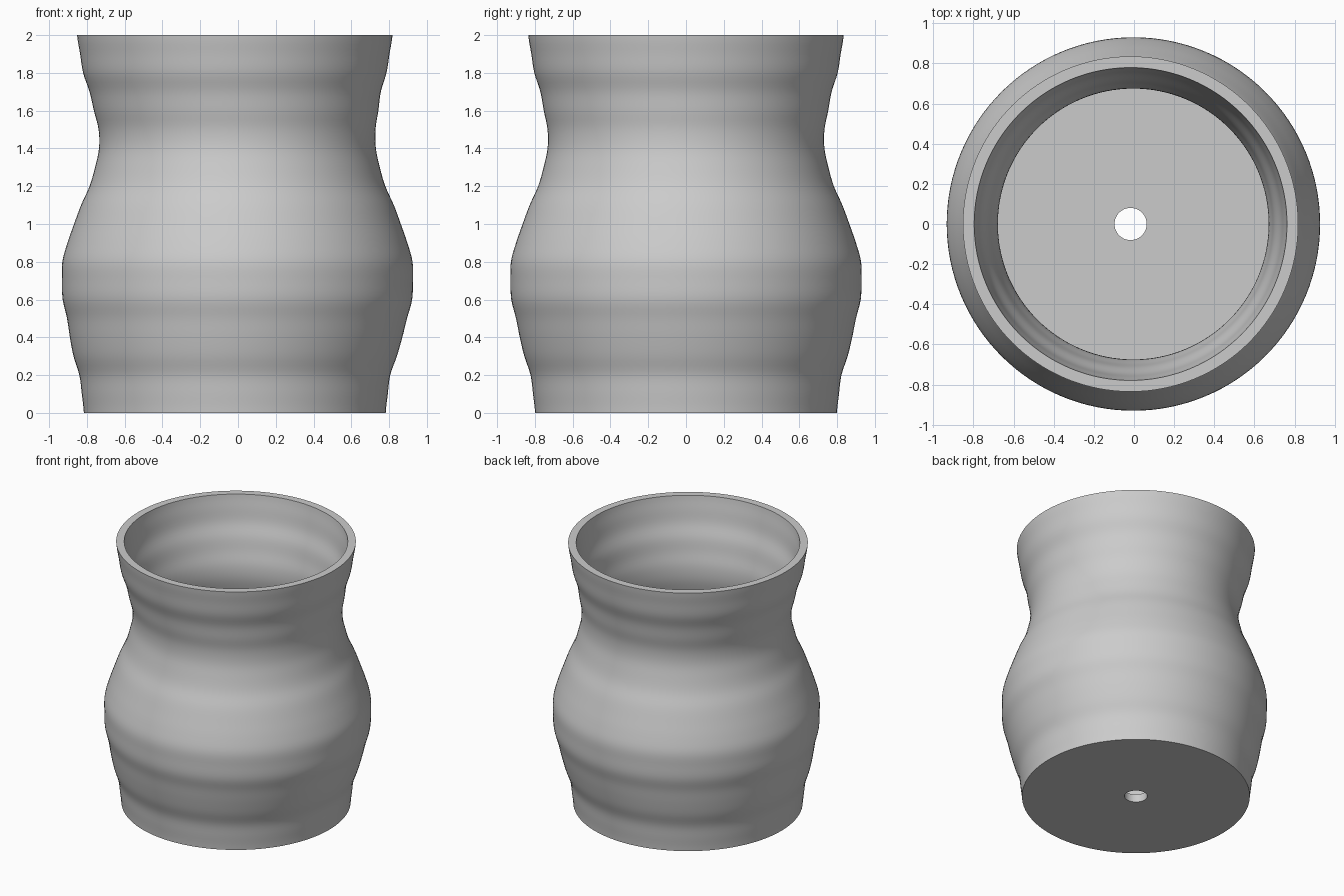
import bpy, bmesh, math

cube = bpy.data.objects.get("Cube")
if cube:
    bpy.data.objects.remove(cube, do_unlink=True)

SEGMENTS = 128
WALL = 0.056
FLOOR = 0.06
HOLE = 0.08

# Outer radius at evenly spaced heights, from base to rim
RADII = [0.799, 0.81, 0.823, 0.856, 0.88, 0.9, 0.925, 0.929, 0.927, 0.9, 0.865,
         0.828, 0.783, 0.754, 0.733, 0.733, 0.753, 0.771, 0.803, 0.819, 0.835]
STEP = 2 / (len(RADII) - 1)


def radius(z):
    """Smooth radius through the listed values."""
    i = min(int(z / STEP), len(RADII) - 2)
    t = z / STEP - i
    a, b, c, d = (RADII[min(max(k, 0), len(RADII) - 1)] for k in range(i - 1, i + 3))
    return 0.5 * (2 * b + (c - a) * t + (2 * a - 5 * b + 4 * c - d) * t ** 2
                  + (3 * b - a - 3 * c + d) * t ** 3)


def centre(z):
    """Slight sideways lean of the base and rim."""
    t = min(max((abs(z - 1) - 0.4) / 0.4, 0), 1)
    return -0.003 - 0.014 * t * t * (3 - 2 * t)


# Closed cross-section: base, outer wall, rim, inner wall, floor, drain hole
count = 80
outer = [(radius(2 * i / count), 2 * i / count) for i in range(count + 1)]
inner = [(r - WALL, z) for r, z in reversed(outer) if z > FLOOR + 0.01]
inner.append((radius(FLOOR) - WALL, FLOOR))
section = [(HOLE, 0)] + outer + inner + [(HOLE, FLOOR)]

bm = bmesh.new()
rings = []
for r, z in section:
    rings.append([bm.verts.new((centre(z) + r * math.cos(a), r * math.sin(a), z))
                  for a in (math.tau * k / SEGMENTS for k in range(SEGMENTS))])
for low, high in zip(rings, rings[1:] + rings[:1]):
    for k in range(SEGMENTS):
        n = (k + 1) % SEGMENTS
        bm.faces.new((low[k], low[n], high[n], high[k]))
bmesh.ops.recalc_face_normals(bm, faces=bm.faces)

mesh = bpy.data.meshes.new("pot_body")
bm.to_mesh(mesh)
bm.free()
pot = bpy.data.objects.new("pot_body", mesh)
bpy.context.collection.objects.link(pot)

# Plain grey clay
clay = bpy.data.materials.new("light_grey")
clay.use_nodes = True
colour = (0.6, 0.6, 0.6, 1)
clay.diffuse_color = colour
clay.node_tree.nodes["Principled BSDF"].inputs["Base Color"].default_value = colour
mesh.materials.append(clay)

# Smooth walls with sharp rim, base and hole edges
bpy.ops.object.select_all(action="DESELECT")
pot.select_set(True)
bpy.context.view_layer.objects.active = pot
bpy.ops.object.shade_smooth_by_angle(angle=math.radians(35))
